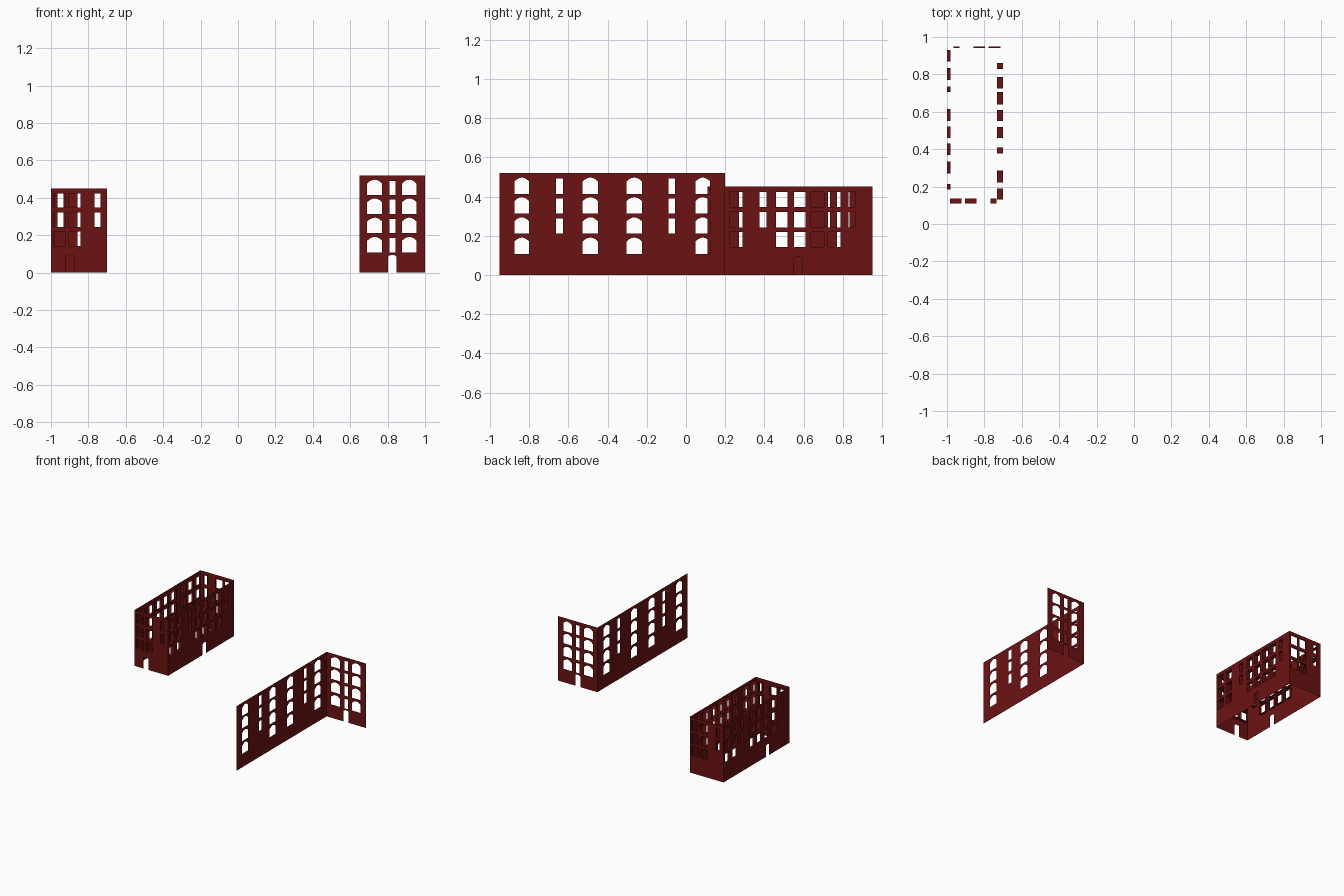
import bpy, bmesh
from mathutils import Vector

if "Cube" in bpy.data.objects:
    bpy.data.objects.remove(bpy.data.objects["Cube"])

brick = bpy.data.materials.new("brick_red")
brick.diffuse_color = (0.15, 0.006, 0.006, 1)
brick.use_nodes = True
brick.node_tree.nodes["Principled BSDF"].inputs["Base Color"].default_value = brick.diffuse_color


def opening(a, b, z0, z1, rise=0.0):
    """Outline of a window or door, with an optional shallow arched head."""
    pts = [(a, z0), (b, z0)]
    if rise:
        n = 6
        for i in range(n + 1):
            t = i / n
            pts.append((b + (a - b) * t, z1 - rise * (2 * t - 1) ** 2))
    else:
        pts += [(b, z1), (a, z1)]
    return pts


def wall(name, place, outward, u0, u1, height, windows, door=None, depth=0.0):
    """Flat wall sheet with openings; place(u, z, inward depth) gives the position."""
    bm = bmesh.new()
    outline = [(u0, 0)]
    if door:  # doorway is a notch in the lower edge
        d = opening(door[0], door[1], 0, 0.095, 0.008)
        outline += [d[0]] + d[:1:-1] + [d[1]]
    outline += [(u1, 0), (u1, height), (u0, height)]
    edges, reveals = [], []
    for k, loop in enumerate([outline] + windows):
        vs = [bm.verts.new(place(u, z, 0)) for u, z in loop]
        edges += [bm.edges.new((vs[i - 1], vs[i])) for i in range(len(vs))]
        if k and depth:
            reveals.append((loop, vs))
    bmesh.ops.triangle_fill(bm, use_beauty=True, edges=edges, normal=Vector(outward))
    bm.normal_update()
    bmesh.ops.reverse_faces(
        bm, faces=[f for f in bm.faces if f.normal.dot(Vector(outward)) < 0])
    # window reveals run inwards from each opening
    for loop, vs in reveals:
        inner = [bm.verts.new(place(u, z, depth)) for u, z in loop]
        for i in range(len(vs)):
            bm.faces.new((vs[i - 1], vs[i], inner[i], inner[i - 1]))
    me = bpy.data.meshes.new(name)
    bm.to_mesh(me)
    bm.free()
    me.materials.append(brick)
    ob = bpy.data.objects.new(name, me)
    bpy.context.collection.objects.link(ob)


def along_y(x, inward):
    return lambda u, z, d: (x + inward * d, u, z)


def along_x(y, inward):
    return lambda u, z, d: (u, y + inward * d, z)


# Small block: wide windows on three floors, narrow ones on the upper two
def small_windows(columns):
    rows = [(0.347, 0.423), (0.243, 0.322), (0.143, 0.22)]
    return [opening(a, b, z0, z1) for a, b in columns
            for z0, z1 in (rows if b - a > 0.045 else rows[:2])]


front_cols = [(-0.985, -0.921), (-0.903, -0.841), (-0.767, -0.735)]
back_cols = [(-1.7 - b, -1.7 - a) for a, b in front_cols]
left_cols = [(0.87, 0.93), (0.77, 0.835), (0.705, 0.735), (0.552, 0.615),
             (0.46, 0.522), (0.37, 0.43), (0.27, 0.335), (0.185, 0.215)]
right_cols = [(0.83, 0.862), (0.725, 0.787), (0.638, 0.705), (0.55, 0.61),
              (0.46, 0.518), (0.376, 0.41), (0.222, 0.287), (0.13, 0.19)]
H = 0.45
wall("small_front_wall", along_x(0.11, 1), (0, -1, 0), -1, -0.7, H,
     small_windows(front_cols), (-0.92, -0.877), 0.025)
wall("small_back_wall", along_x(0.95, -1), (0, 1, 0), -1, -0.7, H,
     small_windows(back_cols), None, 0.01)
wall("small_left_wall", along_y(-1, 1), (-1, 0, 0), 0.11, 0.95, H,
     small_windows(left_cols), (0.37, 0.412), 0.02)
wall("small_right_wall", along_y(-0.7, -1), (1, 0, 0), 0.11, 0.95, H,
     small_windows(right_cols), (0.55, 0.592), 0.033)


# Tall block: two facades with arched wide windows and plain narrow ones
def tall_windows(wide, narrow, narrow_rows):
    rows = [0.414, 0.314, 0.211, 0.108]
    out = [opening(a, b, z, z + 0.083, 0.02) for a, b in wide for z in rows]
    return out + [opening(a, b, z, z + 0.077) for a, b in narrow
                  for z in rows[:narrow_rows]]


wall("tall_side_wall", along_y(0.65, 1), (-1, 0, 0), -0.95, 0.2, 0.52,
     tall_windows([(-0.875, -0.8), (-0.527, -0.449), (-0.303, -0.225), (0.048, 0.123)],
                  [(-0.664, -0.628), (-0.09, -0.057)], 3))
wall("tall_end_wall", along_x(0.2, -1), (0, 1, 0), 0.65, 1.0, 0.52,
     tall_windows([(0.691, 0.77), (0.878, 0.954)], [(0.81, 0.842)], 4), (0.803, 0.847))
